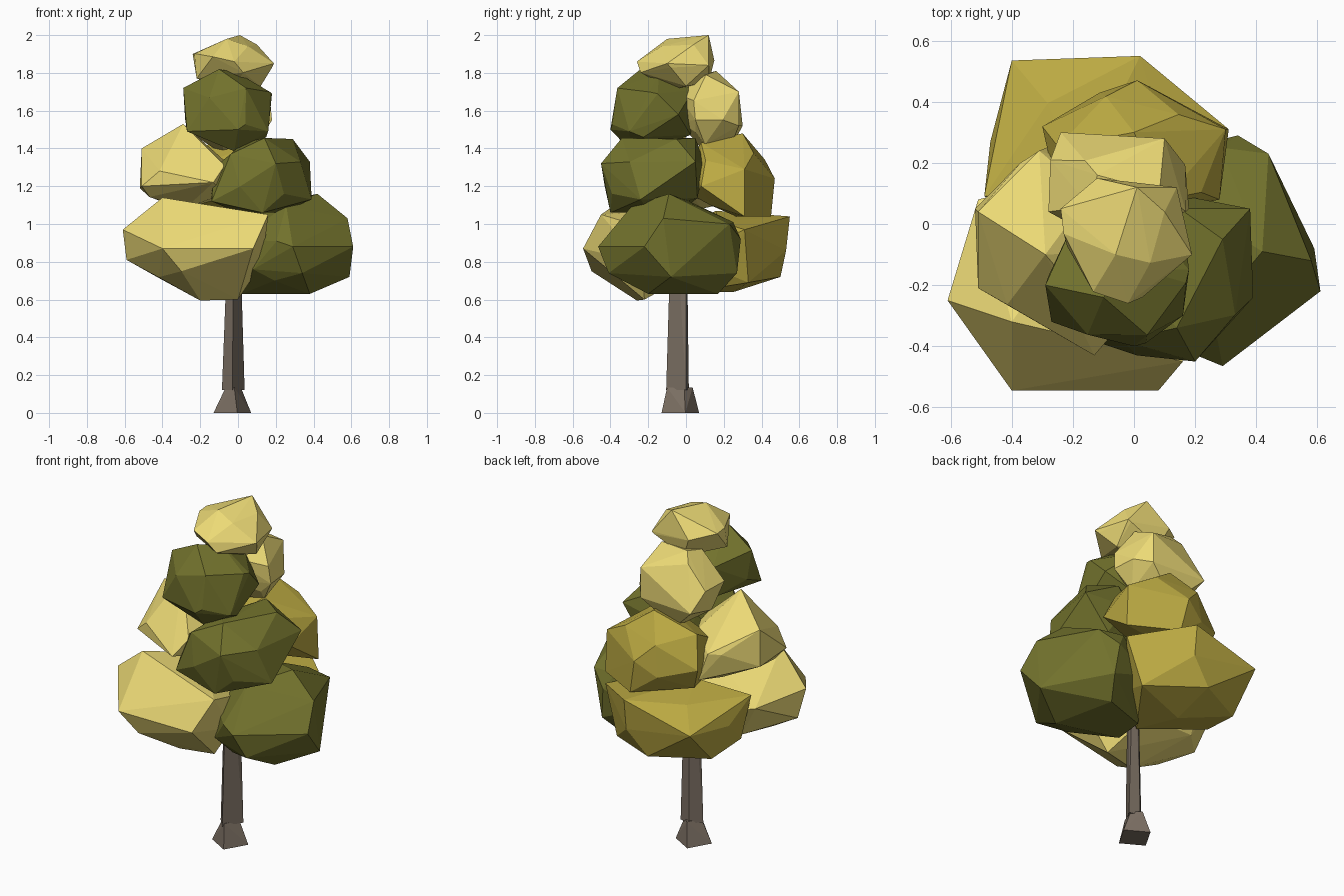
import bpy, bmesh, math, random
from mathutils import Vector, Euler


def material(name, color):
    m = bpy.data.materials.new(name)
    m.diffuse_color = (*color, 1)
    return m


LIGHT = material("pale_leaf", (0.84, 0.70, 0.18))
GREEN = material("olive_leaf", (0.17, 0.17, 0.026))
MUSTARD = material("mustard_leaf", (0.50, 0.40, 0.055))
BARK = material("bark", (0.20, 0.16, 0.125))


def hull(name, points, mat):
    """Flat-shaded convex hull of a point cloud."""
    bm = bmesh.new()
    for p in points:
        bm.verts.new(p)
    bmesh.ops.convex_hull(bm, input=bm.verts[:])
    loose = [v for v in bm.verts if not v.link_faces]
    bmesh.ops.delete(bm, geom=loose, context='VERTS')
    bmesh.ops.recalc_face_normals(bm, faces=bm.faces[:])
    me = bpy.data.meshes.new(name)
    bm.to_mesh(me)
    bm.free()
    me.materials.append(mat)
    ob = bpy.data.objects.new(name, me)
    bpy.context.collection.objects.link(ob)
    return ob


def clump(name, mat, lo, hi, seed, corners, n=15):
    """Rough boulder of leaves filling a box, with a few bold corners."""
    rng = random.Random(seed)
    rot = Euler([rng.uniform(0, 6.28) for _ in range(3)]).to_matrix()
    pts = []
    for i in range(n):
        z = 1 - 2 * (i + 0.5) / n
        r, a = math.sqrt(1 - z * z), i * 2.39996
        pts.append(rot @ Vector((r * math.cos(a), r * math.sin(a), z)) * rng.uniform(0.94, 1.04))
    mn = [min(p[k] for p in pts) for k in range(3)]
    mx = [max(p[k] for p in pts) for k in range(3)]
    fit = [[lo[k] + (p[k] - mn[k]) / (mx[k] - mn[k]) * (hi[k] - lo[k]) for k in range(3)] for p in pts]
    return hull(name, fit + list(corners), mat)


# Lower ring of leaves
clump("lower_front_left_leaves", LIGHT, (-.56, -.50, .68), (.13, .12, 1.08), 1,
      [(-.61, -.25, .97), (-.40, -.32, 1.14), (.16, -.45, 1.05), (-.40, -.545, .87),
       (.08, -.545, .87), (-.51, .08, .95), (-.20, -.26, .595), (.0, -.22, .60),
       (-.43, -.20, .72), (-.59, -.20, .81), (-.30, -.50, .75)])
clump("lower_right_leaves", GREEN, (.0, -.43, .64), (.52, .25, 1.12), 2,
      [(.29, -.465, .88), (.61, -.22, .88), (.59, -.08, .72), (.44, .23, 1.0),
       (.42, -.09, 1.16), (.38, -.20, .63), (.30, .17, .63), (.02, -.10, .63),
       (.34, .29, .92), (.58, -.12, 1.03), (.36, .27, .74), (.34, -.41, .74),
       (.08, -.33, .76), (.04, .08, .63)])
clump("lower_back_leaves", MUSTARD, (-.47, .0, .64), (.24, .50, 1.07), 3,
      [(-.40, .535, .93), (.02, .55, 1.04), (.31, .31, .97), (-.49, .09, 1.03),
       (-.10, .50, .72), (.22, .33, .69), (-.43, .10, .76), (.0, .02, .64),
       (.02, .53, .86)])

# Middle ring of leaves
clump("middle_left_leaves", LIGHT, (-.49, -.32, 1.08), (-.04, .20, 1.38), 4,
      [(-.51, .04, 1.40), (-.51, -.21, 1.20), (-.13, -.43, 1.22), (-.29, -.10, 1.53),
       (-.52, .05, 1.19), (-.31, .24, 1.28), (-.07, -.36, 1.31), (-.26, .26, 1.12)])
clump("middle_front_right_leaves", GREEN, (-.14, -.43, 1.06), (.37, .10, 1.43), 5,
      [(.29, -.05, 1.45), (.38, .05, 1.33), (.39, -.24, 1.13), (.20, -.45, 1.32),
       (.14, -.34, 1.455), (-.04, -.38, 1.37), (.13, -.40, 1.06), (-.14, -.38, 1.12),
       (.15, .05, 1.455)])
clump("middle_back_leaves", MUSTARD, (-.30, .02, 1.04), (.29, .43, 1.44), 6,
      [(.01, .47, 1.24), (.30, .31, 1.29), (.28, .08, 1.2), (.0, .30, 1.48),
       (.05, .45, 1.04), (.31, .31, 1.04), (-.25, .28, 1.08), (.10, .08, 1.43)])

# Upper leaves
clump("upper_front_leaves", GREEN, (-.28, -.39, 1.40), (.17, .04, 1.80), 7,
      [(-.29, -.20, 1.72), (-.27, -.32, 1.49), (.0, -.40, 1.50), (.18, -.15, 1.69),
       (.16, -.30, 1.49), (-.10, -.24, 1.82), (-.02, -.29, 1.385)])
clump("upper_back_leaves", LIGHT, (-.28, -.04, 1.41), (.17, .29, 1.79), 8,
      [(-.24, .30, 1.52), (.10, .28, 1.70), (.18, .05, 1.55), (-.12, .16, 1.81),
       (.10, .28, 1.52), (.10, .10, 1.42), (-.08, .22, 1.37)])
clump("top_leaves", LIGHT, (-.23, -.24, 1.71), (.18, .15, 1.95), 9,
      [(-.24, .05, 1.90), (.01, .12, 2.0), (.19, -.10, 1.85), (-.02, -.26, 1.86),
       (-.06, -.10, 1.98), (.14, .12, 1.84), (.12, .0, 1.73), (.10, .04, 1.95)], n=11)


def ring(z, *xy):
    return [(x, y, z) for x, y in xy]


# Trunk and flared, slightly twisted foot
hull("trunk",
     ring(.12, (-.085, -.04), (-.03, -.105), (.035, .0), (-.03, .015)) +
     ring(1.3, (-.04, -.05), (-.02, -.07), (.0, .0), (-.02, .0)), BARK)
foot = [(-.03 + .103 * math.cos(math.radians(a)), -.03 + .103 * math.sin(math.radians(a)))
        for a in (15, 105, 195, 285)]
hull("trunk_foot",
     ring(0, *foot) +
     ring(.135, (-.065, -.05), (-.02, -.10), (.015, -.01), (-.03, .035)), BARK)
